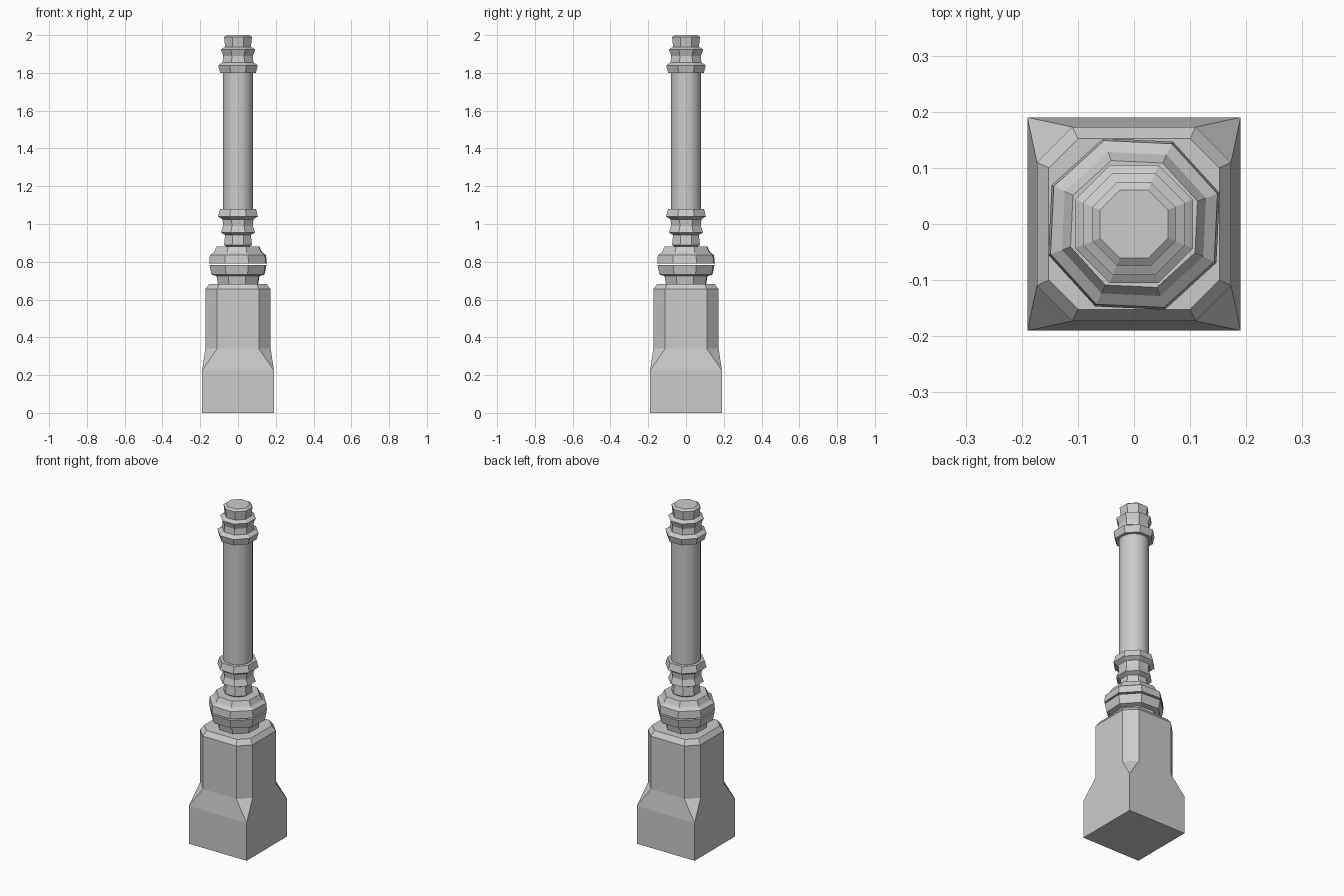
import bpy, bmesh, math

if "Cube" in bpy.data.objects:
    bpy.data.objects.remove(bpy.data.objects["Cube"])

def loft(name, rings):
    """Skin a stack of equal-length vertex rings and cap both ends."""
    bm = bmesh.new()
    loops = [[bm.verts.new(p) for p in ring] for ring in rings]
    n = len(loops[0])
    for a, b in zip(loops, loops[1:]):
        for i in range(n):
            j = (i + 1) % n
            bm.faces.new((a[i], a[j], b[j], b[i]))
    bm.faces.new(loops[0][::-1])
    bm.faces.new(loops[-1])
    bmesh.ops.remove_doubles(bm, verts=bm.verts, dist=1e-5)
    bmesh.ops.recalc_face_normals(bm, faces=bm.faces)
    me = bpy.data.meshes.new(name)
    bm.to_mesh(me)
    bm.free()
    ob = bpy.data.objects.new(name, me)
    bpy.context.collection.objects.link(ob)
    return ob

def octagon(half, z, turn=0):
    r = half / math.cos(math.pi / 8)
    return [(r * math.cos(math.radians(22.5 + turn + 45 * k)),
             r * math.sin(math.radians(22.5 + turn + 45 * k)), z) for k in range(8)]

def cut_square(half, flat, z):
    pts = []
    for k in range(4):
        c, s = round(math.cos(k * math.pi / 2)), round(math.sin(k * math.pi / 2))
        for x, y in ((half, flat), (flat, half)):
            pts.append((x * c - y * s, x * s + y * c, z))
    return pts

# Square plinth flowing into a chamfered block
loft("pedestal", [cut_square(*p) for p in (
    (0.19, 0.19, 0), (0.19, 0.19, 0.225), (0.173, 0.11, 0.34),
    (0.173, 0.11, 0.655), (0.152, 0.10, 0.683))])

# Two slightly turned halves of the bulb, with a narrow gap between
loft("lower_bulb", [octagon(h, z, -2.7) for z, h in (
    (0.683, 0.105), (0.725, 0.112), (0.732, 0.138), (0.783, 0.148))])
loft("upper_bulb", [octagon(h, z, -2.7) for z, h in (
    (0.792, 0.15), (0.835, 0.146), (0.85, 0.126), (0.88, 0.111))])

# Moulded collars, the lower one mirrored from the upper
collar = [(1.80, 0.095), (1.84, 0.105), (1.855, 0.082), (1.89, 0.078),
          (1.925, 0.091), (1.937, 0.068), (1.99, 0.074), (2.0, 0.061)]
loft("top_collar", [octagon(h, z) for z, h in collar])
loft("bottom_collar", [octagon(h, 2.88 - z) for z, h in collar])

# Smooth round shaft
bpy.ops.mesh.primitive_cylinder_add(vertices=32, radius=0.08, depth=0.74,
                                    location=(0, 0, 1.44))
bpy.context.object.name = "shaft"
bpy.ops.object.shade_smooth_by_angle()
